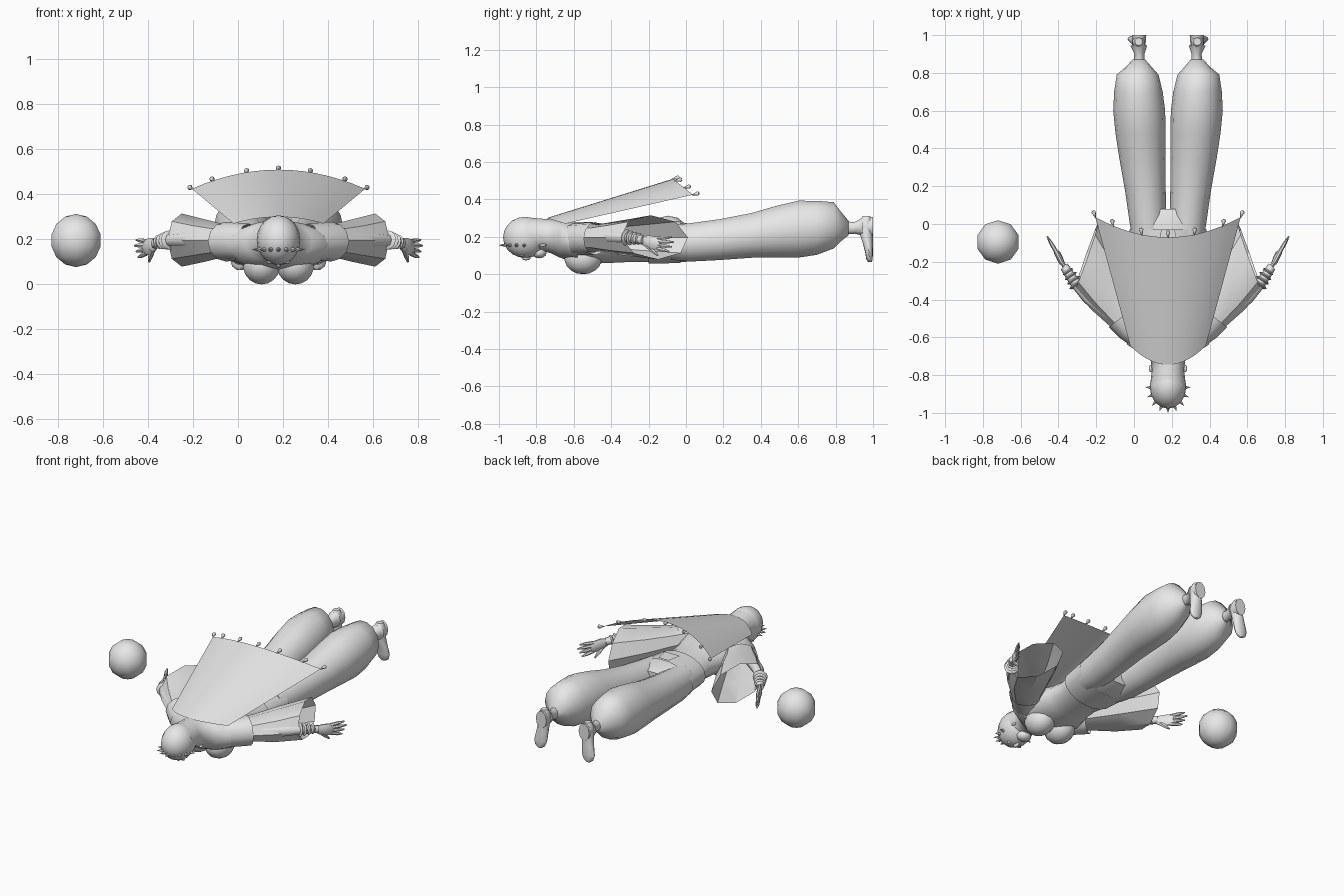
import bpy, bmesh, math
from mathutils import Vector

MID = 0.18  # symmetry line of the figure
mat = bpy.data.materials.new("plain_grey")
mat.diffuse_color = (0.8, 0.8, 0.8, 1)


def finish(name, bm, angle=50):
    bmesh.ops.recalc_face_normals(bm, faces=bm.faces)
    me = bpy.data.meshes.new(name)
    bm.to_mesh(me)
    bm.free()
    ob = bpy.data.objects.new(name, me)
    bpy.context.collection.objects.link(ob)
    me.materials.append(mat)
    bpy.ops.object.select_all(action='DESELECT')
    ob.select_set(True)
    bpy.context.view_layer.objects.active = ob
    bpy.ops.object.shade_smooth_by_angle(angle=math.radians(angle))
    return ob


def loft(name, rings, n=12, caps=True, angle=50):
    """Skin ellipses given as (centre, half axis, other half axis)."""
    bm = bmesh.new()
    loops = []
    for c, u, v in rings:
        c, u, v = Vector(c), Vector(u), Vector(v)
        loops.append([bm.verts.new(c + u * math.cos(a) + v * math.sin(a))
                      for a in (2 * math.pi * i / n for i in range(n))])
    for a, b in zip(loops, loops[1:]):
        for i in range(n):
            j = (i + 1) % n
            bm.faces.new((a[i], a[j], b[j], b[i]))
    if caps:
        bm.faces.new(loops[0])
        bm.faces.new(loops[-1])
    return finish(name, bm, angle)


def along_y(name, rows, s=1, n=14, caps=True):
    """rows: y, inner offset, outer offset, bottom z, top z"""
    return loft(name, [((MID + s * (a + b) / 2, y, (lo + hi) / 2),
                        ((b - a) / 2, 0, 0), (0, 0, (hi - lo) / 2))
                       for y, a, b, lo, hi in rows], n, caps)


def limb(name, pts, n=8, flat=1.0):
    """Round tube through (point, radius); flat squeezes it horizontally."""
    d = (Vector(pts[-1][0]) - Vector(pts[0][0])).normalized()
    u = d.cross(Vector((0, 0, 1))).normalized()
    v = u.cross(d)
    return loft(name, [(p, u * r * flat, v * r) for p, r in pts], n)


def ball(name, c, size, seg=16, rings=10):
    bm = bmesh.new()
    bmesh.ops.create_uvsphere(bm, u_segments=seg, v_segments=rings, radius=1)
    for v in bm.verts:
        v.co = Vector(c) + Vector([v.co[i] * size[i] for i in range(3)])
    return finish(name, bm)


def sheet(name, fn, nu=14, nv=8):
    bm = bmesh.new()
    g = [[bm.verts.new(fn(2 * i / nu - 1, j / nv)) for i in range(nu + 1)]
         for j in range(nv + 1)]
    for j in range(nv):
        for i in range(nu):
            bm.faces.new((g[j][i], g[j][i + 1], g[j + 1][i + 1], g[j + 1][i]))
    return finish(name, bm)


# Floating ball beside the figure
ball("floating_ball", (-0.72, -0.095, 0.195), (0.118, 0.118, 0.118), 10, 7)

# Head, face and hooded neck
ball("head", (MID, -0.86, 0.197), (0.097, 0.118, 0.11))
ball("nose", (MID, -0.855, 0.088), (0.012, 0.025, 0.014), 8, 6)
ball("chin", (MID, -0.785, 0.115), (0.045, 0.04, 0.03), 10, 6)
along_y("neck", [(-0.86, -0.095, 0.095, 0.11, 0.305),
                 (-0.77, -0.085, 0.085, 0.125, 0.298),
                 (-0.72, -0.092, 0.092, 0.11, 0.295),
                 (-0.68, -0.15, 0.15, 0.09, 0.29),
                 (-0.64, -0.215, 0.215, 0.075, 0.285),
                 (-0.58, -0.235, 0.235, 0.06, 0.28)], n=18)

# Torso, waist and hips
along_y("torso", [(-0.62, -0.2, 0.2, 0.07, 0.28),
                  (-0.5, -0.2, 0.2, 0.055, 0.28),
                  (-0.38, -0.16, 0.16, 0.06, 0.265),
                  (-0.28, -0.15, 0.15, 0.065, 0.255),
                  (-0.12, -0.19, 0.19, 0.06, 0.27),
                  (0.0, -0.2, 0.2, 0.065, 0.275),
                  (0.08, -0.16, 0.16, 0.09, 0.25)], n=18)
along_y("waist_sash", [(-0.2, -0.18, 0.18, 0.055, 0.275),
                       (-0.03, -0.205, 0.205, 0.058, 0.285)], n=18, caps=False)
sheet("back_tab", lambda u, v: (MID + u * (0.035 + 0.02 * v), -0.03 - 0.09 * v, 0.292), 2, 2)

# Domed spine of the cape, flaring up and back from the shoulders
def cape(u, v):
    w = 0.2 + 0.185 * v
    y = -0.745 + 0.675 * v + (0.1 + 0.007 * v) * u * u
    z = 0.3 + 0.21 * v - (0.03 + 0.055 * v) * u * u
    return (MID + u * w, y, z)


sheet("cape", cape)

# Pins along the cape hem
for k, u in enumerate((-1, -0.75, -0.36, 0, 0.36, 0.75, 1)):
    p = Vector(cape(u, 1))
    d = Vector((u * 0.35, 1, 0.25)).normalized()
    limb(f"hem_pin_{k}", [(p - d * 0.005, 0.002), (p + d * 0.028, 0.012), (p + d * 0.036, 0.007)])

# Ring of small spikes around the head
for k in range(9):
    a = math.radians(180 + 22.5 * k)
    c = Vector((MID, -0.865, 0.155))
    d = Vector((math.cos(a), math.sin(a), 0))
    p = c + Vector((d.x * 0.088, d.y * 0.105, 0))
    limb(f"head_spike_{k}", [(p, 0.01), (p + d * 0.03, 0.001)], 6)

for s, side in ((-1, "left"), (1, "right")):
    def P(off, y, z):
        return Vector((MID + s * off, y, z))

    def D(off, y, z):
        return Vector((s * off, y, z))

    # Bust, eye and earring
    ball(f"{side}_bust", P(0.075, -0.55, 0.085), (0.085, 0.1, 0.085), 14, 9)
    ball(f"{side}_eye", P(0.035, -0.875, 0.1), (0.018, 0.012, 0.008), 8, 6)
    ball(f"{side}_earring", P(0.093, -0.765, 0.155), (0.008, 0.02, 0.008), 8, 6)

    # Puffed trouser leg
    along_y(f"{side}_leg", [(-0.08, 0.01, 0.19, 0.075, 0.265),
                            (0.02, 0.01, 0.205, 0.065, 0.275),
                            (0.18, 0.012, 0.228, 0.073, 0.297),
                            (0.35, 0.013, 0.258, 0.085, 0.33),
                            (0.48, 0.013, 0.278, 0.086, 0.368),
                            (0.6, 0.015, 0.29, 0.085, 0.397),
                            (0.7, 0.028, 0.285, 0.1, 0.396),
                            (0.79, 0.05, 0.272, 0.135, 0.388),
                            (0.83, 0.085, 0.225, 0.175, 0.335),
                            (0.87, 0.12, 0.187, 0.208, 0.285)], s)
    # Ankle cuff, heel and pointed shoe
    along_y(f"{side}_ankle", [(0.85, 0.122, 0.182, 0.21, 0.285),
                              (0.9, 0.125, 0.178, 0.215, 0.28),
                              (0.945, 0.11, 0.2, 0.205, 0.305)], s, 10)
    along_y(f"{side}_heel", [(0.92, 0.12, 0.185, 0.22, 0.285),
                             (0.96, 0.118, 0.19, 0.2, 0.305),
                             (1.0, 0.115, 0.19, 0.2, 0.31)], s, 10)
    loft(f"{side}_shoe", [(P(o, y, z), (w, 0, 0), (0, h, 0)) for o, y, z, w, h in
                          ((0.155, 0.965, 0.31, 0.02, 0.02), (0.155, 0.963, 0.285, 0.034, 0.036),
                           (0.157, 0.963, 0.22, 0.034, 0.036), (0.163, 0.973, 0.16, 0.04, 0.026),
                           (0.17, 0.979, 0.11, 0.045, 0.02), (0.172, 0.981, 0.08, 0.034, 0.017),
                           (0.172, 0.983, 0.065, 0.014, 0.01))], 12)

    # Short shoulder cap and wide open sleeve
    across = D(0.79, -0.61, 0)
    loft(f"{side}_shoulder_cap", [
        (P(0.13, -0.61, 0.185), across * 0.07, (0, 0, 0.085)),
        (P(0.19, -0.55, 0.19), across * 0.085, (0, 0, 0.085)),
        (P(0.235, -0.485, 0.19), across * 0.1, (0, 0, 0.088))], 12, False)
    loft(f"{side}_sleeve", [
        (P(0.16, -0.57, 0.195), across * 0.08, (0, 0, 0.07)),
        (P(0.25, -0.45, 0.195), D(0.07, -0.08, 0), (0, 0, 0.075)),
        (P(0.33, -0.33, 0.195), D(0.08, -0.12, 0), (0, 0, 0.095)),
        (P(0.43, -0.168, 0.197), D(0.063, -0.178, 0), (0.0, -0.02, 0.118))], 8, False, 35)

    # Forearm with bracelets
    limb(f"{side}_forearm", [(P(0.28, -0.5, 0.2), 0.04), (P(0.42, -0.39, 0.2), 0.035),
                             (P(0.5, -0.3, 0.195), 0.028), (P(0.55, -0.225, 0.182), 0.024)])
    d = D(0.55, 0.83, -0.1).normalized()
    for k in range(4):
        c = P(0.485, -0.32, 0.197) + d * 0.027 * k
        r = 0.044 - 0.004 * k
        limb(f"{side}_bracelet_{k}", [(c - d * 0.007, r - 0.008), (c, r), (c + d * 0.007, r - 0.008)], 12)

    # Hand, held edge-on with spread fingers
    limb(f"{side}_palm", [(P(0.54, -0.235, 0.183), 0.022), (P(0.565, -0.2, 0.172), 0.037),
                          (P(0.59, -0.15, 0.165), 0.036), (P(0.597, -0.137, 0.163), 0.025)], 10, 0.4)
    for k in range(4):
        a = P(0.588, -0.155, 0.192 - 0.018 * k)
        b = P(0.64 - 0.008 * abs(k - 1), -0.065 - 0.012 * abs(k - 1), 0.198 - 0.026 * k)
        limb(f"{side}_finger_{k}", [(a, 0.011), (a.lerp(b, 0.6), 0.010), (b, 0.004)], 6)
    a, b = P(0.56, -0.21, 0.155), P(0.575, -0.15, 0.1)
    limb(f"{side}_thumb", [(a, 0.014), (a.lerp(b, 0.6), 0.011), (b, 0.005)], 6)
